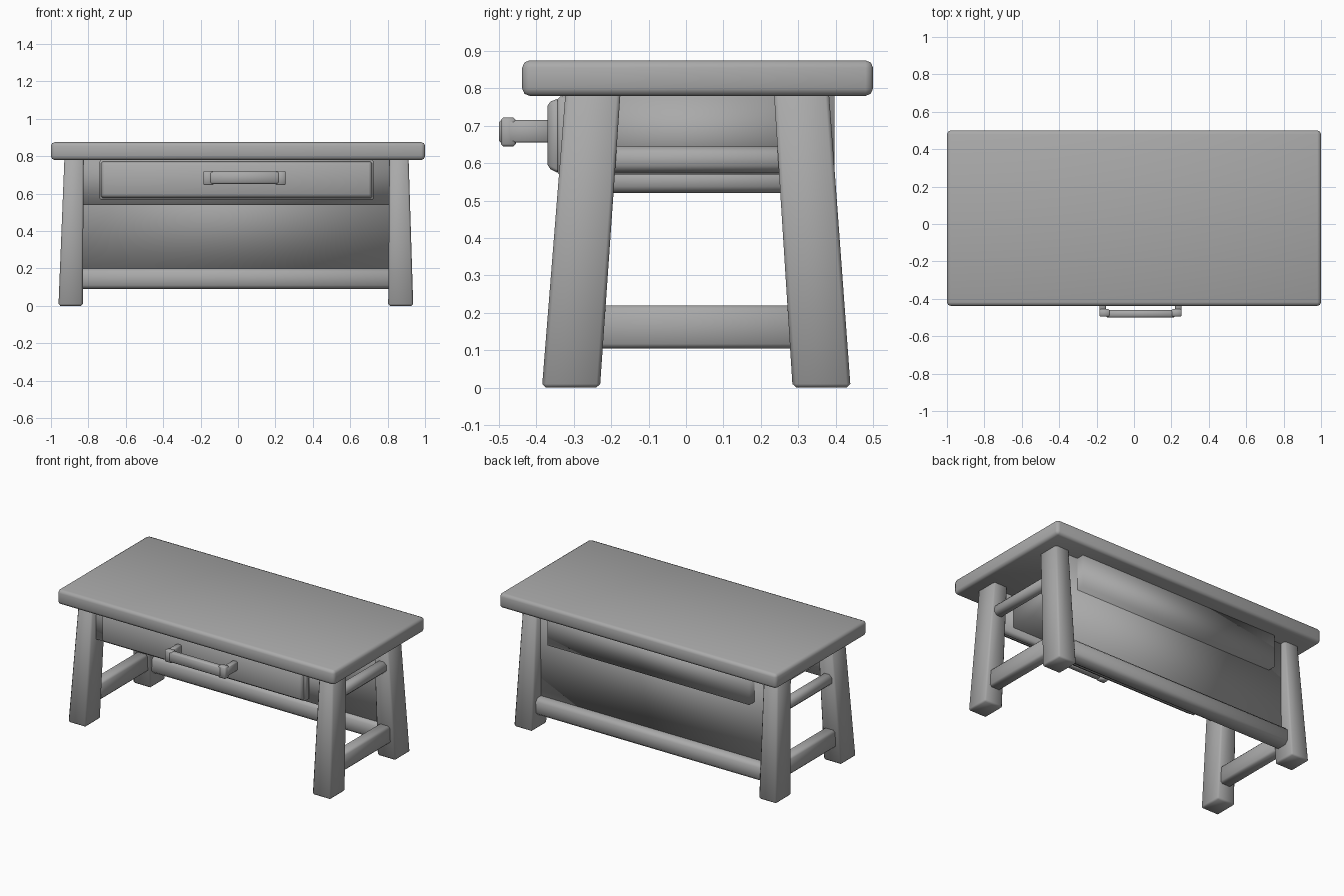
import bpy, bmesh

if "Cube" in bpy.data.objects:
    bpy.data.objects.remove(bpy.data.objects["Cube"])

# Mid grey used on every part
grey = bpy.data.materials.new("grey")
grey.diffuse_color = (0.4, 0.4, 0.4, 1)
grey.use_nodes = True
grey.node_tree.nodes["Principled BSDF"].inputs["Base Color"].default_value = grey.diffuse_color


def solid(name, corners, bevel=0.0, seg=1):
    """Hull of two four-point ends, bevelled and fully smooth shaded."""
    bm = bmesh.new()
    v = [bm.verts.new(c) for c in corners]
    bm.faces.new(v[:4])
    bm.faces.new(v[4:])
    for i in range(4):
        j = (i + 1) % 4
        bm.faces.new((v[i], v[j], v[4 + j], v[4 + i]))
    bmesh.ops.recalc_face_normals(bm, faces=bm.faces[:])
    for f in bm.faces:
        f.smooth = True
    me = bpy.data.meshes.new(name)
    bm.to_mesh(me)
    bm.free()
    me.materials.append(grey)
    ob = bpy.data.objects.new(name, me)
    bpy.context.collection.objects.link(ob)
    if bevel:
        m = ob.modifiers.new("bevel", 'BEVEL')
        m.width = bevel
        m.segments = seg
        m.limit_method = 'NONE'
    return ob


def rect(a0, a1, b0, b1):
    return [(a0, b0), (a1, b0), (a1, b1), (a0, b1)]


def taper_z(name, r0, z0, r1, z1, bevel=0.0, seg=1):
    return solid(name, [(x, y, z0) for x, y in rect(*r0)] +
                 [(x, y, z1) for x, y in rect(*r1)], bevel, seg)


def taper_y(name, r0, y0, r1, y1, bevel=0.0, seg=1):
    return solid(name, [(x, y0, z) for x, z in rect(*r0)] +
                 [(x, y1, z) for x, z in rect(*r1)], bevel, seg)


def box(name, x0, x1, y0, y1, z0, z1, bevel=0.0, seg=1):
    return taper_z(name, (x0, x1, y0, y1), z0, (x0, x1, y0, y1), z1, bevel, seg)


# Thick top with rounded edges
box("table_top", -1, 1, -0.438, 0.5, 0.78, 0.875, 0.02, 2)

# Four splayed legs: x range and y range at floor and at top
sides = {"left": ((-0.96, -0.83), (-0.928, -0.825)),
         "right": ((0.803, 0.937), (0.81, 0.912))}
depths = {"front": ((-0.385, -0.23), (-0.322, -0.175)),
          "back": ((0.285, 0.44), (0.235, 0.382))}
for s, (xb, xt) in sides.items():
    for d, (yb, yt) in depths.items():
        taper_z(f"{d}_{s}_leg", (*xb, *yb), 0, (*xt, *yt), 0.79, 0.01)

# Low side stretchers, and slim side rails under the top
for s, x in (("left", -0.885), ("right", 0.865)):
    box(f"{s}_stretcher", x - 0.04, x + 0.04, -0.26, 0.32, 0.105, 0.22, 0.012)
    z = 0.52 if s == "left" else 0.575
    box(f"{s}_rail", x - 0.035, x + 0.035, -0.24, 0.3, z, z + 0.07, 0.018)

# Back stretcher and back panel
box("back_stretcher", -0.85, 0.83, 0.295, 0.4, 0.09, 0.2, 0.02)
box("back_panel", -0.84, 0.82, 0.32, 0.345, 0.18, 0.785)

# Front apron and drawer box
box("front_apron", -0.84, 0.82, -0.285, -0.23, 0.54, 0.785)
box("drawer_box", -0.735, 0.72, -0.33, 0.397, 0.57, 0.782)

# Drawer face with sloped border
box("drawer_border", -0.74, 0.725, -0.343, -0.3, 0.568, 0.778, 0.006)
taper_y("drawer_face", (-0.735, 0.72, 0.572, 0.774), -0.338,
        (-0.722, 0.707, 0.588, 0.762), -0.37, 0.008)

# Handle: two posts with end blocks and a bar between
for s, x0, x1 in (("left", -0.185, -0.13), ("right", 0.2, 0.255)):
    i = x0 if s == "left" else x1 - 0.035
    box(f"{s}_handle_post", i, i + 0.035, -0.475, -0.36, 0.655, 0.715, 0.005)
    box(f"{s}_handle_block", x0, x1, -0.495, -0.455, 0.645, 0.722, 0.006)
box("handle_bar", -0.15, 0.22, -0.5, -0.46, 0.652, 0.718, 0.008)
